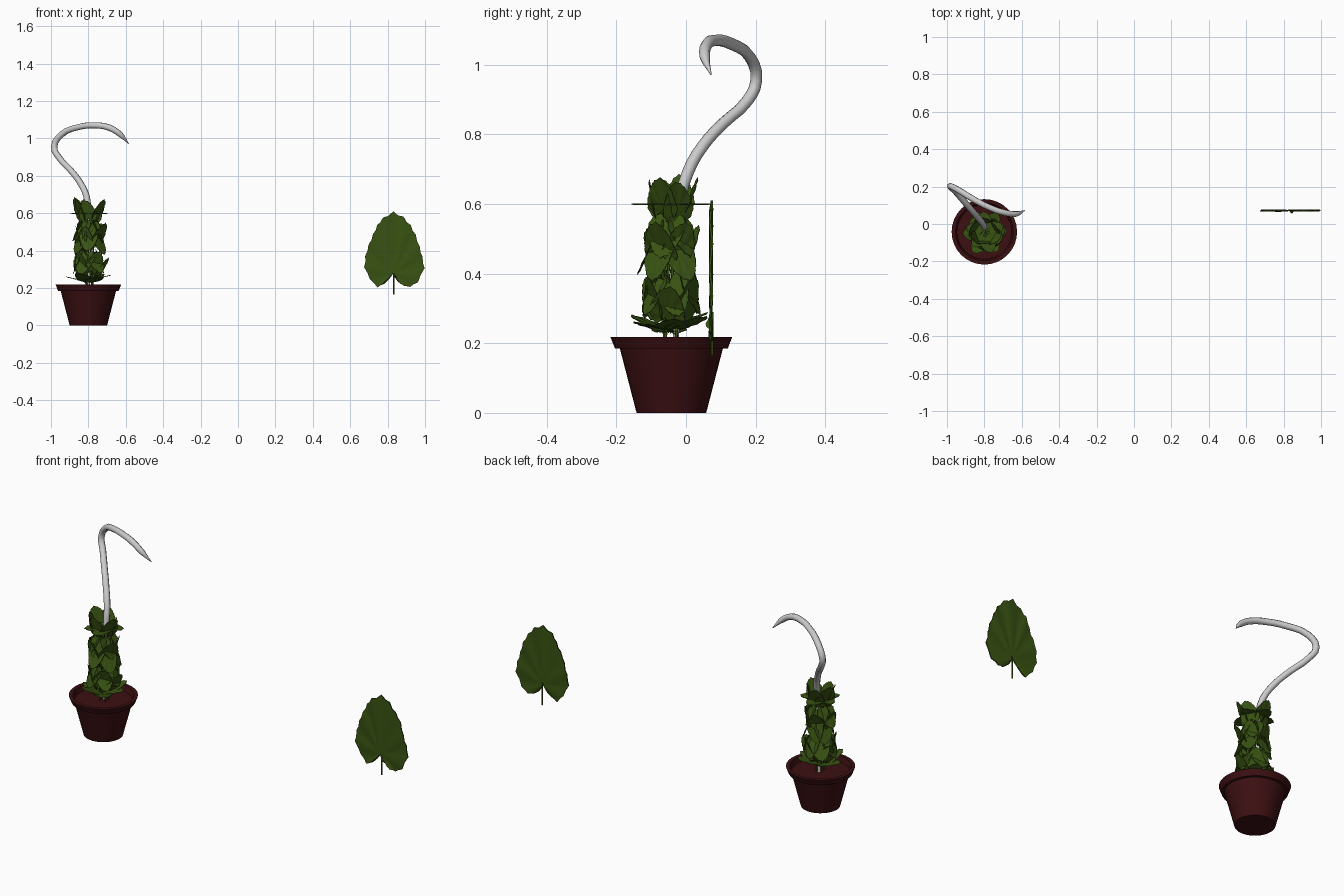
import bpy, bmesh, math, random
from mathutils import Matrix, Vector

if "Cube" in bpy.data.objects:
    bpy.data.objects.remove(bpy.data.objects["Cube"])

random.seed(4)
CX, CY = -0.8, -0.042


def material(name, rgb):
    m = bpy.data.materials.new(name)
    m.diffuse_color = (*rgb, 1)
    m.use_nodes = True
    m.node_tree.nodes["Principled BSDF"].inputs["Base Color"].default_value = m.diffuse_color
    return m


GREEN = material("leaf_green", (0.04, 0.085, 0.006))
CLAY = material("dark_clay", (0.045, 0.005, 0.006))


def link(name, mesh, mat=None):
    ob = bpy.data.objects.new(name, mesh)
    bpy.context.collection.objects.link(ob)
    if mat and not mesh.materials:
        mesh.materials.append(mat)
    return ob


def smooth(ob, angle=35):
    bpy.ops.object.select_all(action='DESELECT')
    ob.select_set(True)
    bpy.context.view_layer.objects.active = ob
    bpy.ops.object.shade_smooth_by_angle(angle=math.radians(angle))


def tube(name, pts, radius, radii=None, mat=None, res=3):
    cu = bpy.data.curves.new(name, 'CURVE')
    cu.dimensions = '3D'
    cu.bevel_depth, cu.bevel_resolution = radius, 2
    cu.resolution_u, cu.use_fill_caps = res, True
    sp = cu.splines.new('BEZIER')
    sp.bezier_points.add(len(pts) - 1)
    for i, (bp, p) in enumerate(zip(sp.bezier_points, pts)):
        bp.co = p
        bp.handle_left_type = bp.handle_right_type = 'AUTO'
        bp.radius = radii[i] if radii else 1
    ob = link(name, cu, mat)
    bpy.ops.object.select_all(action='DESELECT')
    ob.select_set(True)
    bpy.context.view_layer.objects.active = ob
    bpy.ops.object.convert(target='MESH')
    smooth(bpy.context.object, 50)
    return bpy.context.object


# Pot with rim and soil, one lathed profile
profile = [(0, 0), (0.1, 0), (0.148, 0.185), (0.162, 0.185), (0.175, 0.218),
           (0.155, 0.218), (0.146, 0.19), (0, 0.19)]
bm = bmesh.new()
vs = [bm.verts.new((r, 0, z)) for r, z in profile]
es = [bm.edges.new(p) for p in zip(vs, vs[1:])]
bmesh.ops.spin(bm, geom=vs + es, axis=(0, 0, 1), cent=(0, 0, 0),
               angle=math.tau, steps=32)
bmesh.ops.remove_doubles(bm, verts=bm.verts, dist=1e-4)
bmesh.ops.recalc_face_normals(bm, faces=bm.faces)
mesh = bpy.data.meshes.new("pot")
bm.to_mesh(mesh)
bm.free()
pot = link("pot", mesh, CLAY)
pot.location = (CX, CY, 0)
smooth(pot)

# Hooked support pole
path = [(-0.80, -0.03, 0.18), (-0.80, -0.024, 0.4), (-0.80, -0.018, 0.6),
        (-0.81, 0.005, 0.69), (-0.845, 0.047, 0.765), (-0.895, 0.105, 0.83),
        (-0.955, 0.175, 0.895), (-0.983, 0.202, 0.955), (-0.945, 0.185, 1.02),
        (-0.855, 0.13, 1.06), (-0.765, 0.085, 1.07), (-0.69, 0.06, 1.058),
        (-0.63, 0.054, 1.022), (-0.585, 0.072, 0.972)]
tube("hooked_pole", path, 0.017,
     [0.5, 0.65, 0.9, 1, 1, 1, 1, 1, 1, 1, 1, 1, 0.9, 0.12])

# Heart-shaped leaf: outline around the stem joint, in x and z
right = [(0.008, -0.012), (0.03, -0.04), (0.058, -0.066), (0.09, -0.071),
         (0.133, -0.045), (0.168, 0.03), (0.157, 0.09), (0.142, 0.145),
         (0.12, 0.21), (0.093, 0.26), (0.055, 0.305)]
left = [(-0.055, 0.3), (-0.085, 0.262), (-0.108, 0.212), (-0.132, 0.155),
        (-0.15, 0.095), (-0.156, 0.035), (-0.125, -0.03), (-0.085, -0.074),
        (-0.052, -0.052), (-0.028, -0.035), (-0.008, -0.01)]
corners = right + [(0, 0.333)] + left
outline = []
for a, b in zip(corners, corners[1:] + [None]):
    outline.append(a)
    if b:
        # small nick between neighbouring points
        outline.append(((a[0] + b[0]) * 0.487, (a[1] + b[1]) * 0.487))
bm = bmesh.new()
hub = bm.verts.new((0, 0, 0.004))
rings = []
for t in (0.35, 0.7, 1.0):
    rings.append([bm.verts.new((x * t, 0.0035 * t * math.sin(i * math.pi / 2.5), z * t))
                  for i, (x, z) in enumerate(outline)])
for i in range(len(outline) - 1):
    bm.faces.new((hub, rings[0][i], rings[0][i + 1]))
    for lo, hi in zip(rings, rings[1:]):
        bm.faces.new((lo[i], hi[i], hi[i + 1], lo[i + 1]))
bmesh.ops.recalc_face_normals(bm, faces=bm.faces)
bmesh.ops.solidify(bm, geom=bm.faces[:], thickness=0.006)
# short leaf stalk
bmesh.ops.create_cone(bm, cap_ends=True, segments=6, radius1=0.004, radius2=0.004,
                      depth=0.125, matrix=Matrix.Translation((0.003, 0, -0.05)))
leaf_mesh = bpy.data.meshes.new("leaf")
bm.to_mesh(leaf_mesh)
bm.free()

# Single large leaf
big = link("large_leaf", leaf_mesh, GREEN)
big.location = (0.83, 0.075, 0.277)
smooth(big, 30)

# Vine stems climbing the pole
PX, PY = -0.795, -0.045
for k in range(4):
    a = k * math.tau / 4 + 0.5
    pts = [(PX + 0.022 * math.cos(a + z * 2), PY + 0.022 * math.sin(a + z * 2), z)
           for z in (0.18, 0.32, 0.46, 0.62)]
    tube("vine_stem", pts, 0.004, mat=GREEN, res=2)

# Leaf tiers: count, base height, base radius, tilt from upright, first angle
tiers = [(6, 0.578, 0.042, 18, 0), (5, 0.60, 0.0, 90, 30),
         (6, 0.555, 0.035, 158, 20), (5, 0.44, 0.042, 22, 50),
         (6, 0.48, 0.05, 160, 0), (6, 0.375, 0.045, 155, 35),
         (5, 0.285, 0.045, 25, 10), (6, 0.25, 0.02, 72, 25)]
for n, z, r, tilt, first in tiers:
    for k in range(n):
        a = math.radians(first + 360 * k / n + random.uniform(-10, 10))
        flat = tilt == 90
        j = 0 if flat else random.uniform(-8, 8)
        dz = 0 if flat else random.uniform(-0.015, 0.01)
        ob = link("small_leaf", leaf_mesh)
        ob.matrix_world = (Matrix.Translation((PX, PY, z + dz))
                           @ Matrix.Rotation(a, 4, 'Z')
                           @ Matrix.Translation((0, -r, 0))
                           @ Matrix.Rotation(math.radians(tilt + j), 4, 'X')
                           @ Matrix.Rotation(random.uniform(-0.3, 0.3), 4, 'Y')
                           @ Matrix.Scale(random.uniform(0.3, 0.35), 4))
